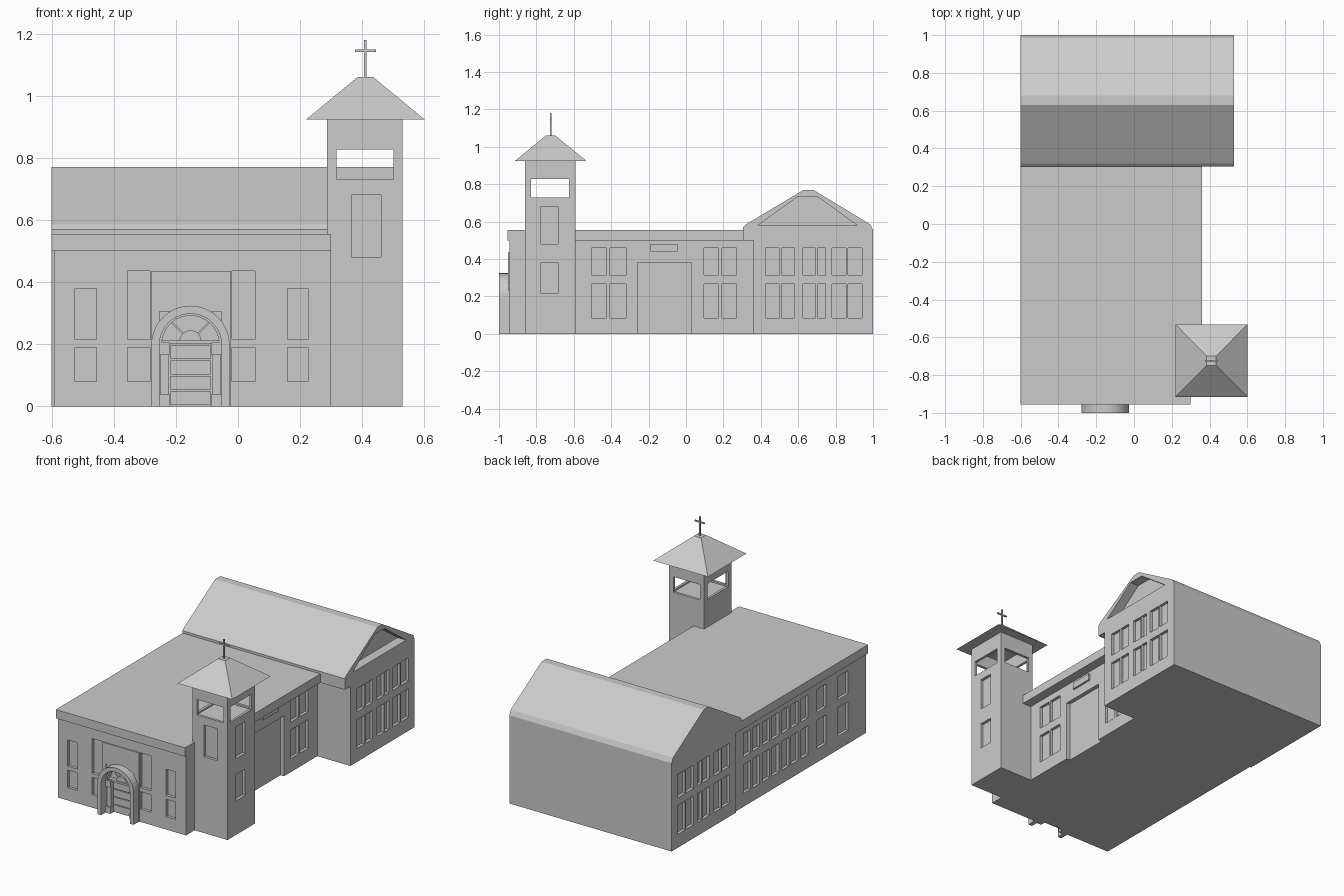
import bpy, bmesh
from math import sin, cos, pi
from mathutils import Vector

if "Cube" in bpy.data.objects:
    bpy.data.objects.remove(bpy.data.objects["Cube"])


def finish(name, bm):
    bmesh.ops.recalc_face_normals(bm, faces=bm.faces)
    me = bpy.data.meshes.new(name)
    bm.to_mesh(me)
    bm.free()
    ob = bpy.data.objects.new(name, me)
    bpy.context.collection.objects.link(ob)
    return ob


def add_box(bm, x0, x1, y0, y1, z0, z1):
    vs = bmesh.ops.create_cube(bm, size=1)["verts"]
    for v in vs:
        v.co = Vector((x1 if v.co.x > 0 else x0, y1 if v.co.y > 0 else y0, z1 if v.co.z > 0 else z0))
    return vs


def boxes(name, *dims):
    bm = bmesh.new()
    for d in dims:
        add_box(bm, *d)
    return finish(name, bm)


def prism(name, pts, axis, a, b):
    """Extrude a 2D outline along an axis from a to b."""
    place = {"x": lambda u, v: (a, u, v), "y": lambda u, v: (u, a, v), "z": lambda u, v: (u, v, a)}[axis]
    bm = bmesh.new()
    f = bm.faces.new([bm.verts.new(place(*p)) for p in pts])
    ext = bmesh.ops.extrude_face_region(bm, geom=[f])
    d = Vector([(b - a) if c == axis else 0 for c in "xyz"])
    bmesh.ops.translate(bm, vec=d, verts=[v for v in ext["geom"] if isinstance(v, bmesh.types.BMVert)])
    return finish(name, bm)


def cut(target, cutter):
    m = target.modifiers.new("cut", "BOOLEAN")
    m.operation, m.solver, m.object = "DIFFERENCE", "EXACT", cutter
    bpy.context.view_layer.objects.active = target
    bpy.ops.object.modifier_apply(modifier=m.name)
    bpy.data.objects.remove(cutter)


def arc(r, cx, cz, n=20):
    return [(cx + r * cos(pi * i / n), cz + r * sin(pi * i / n)) for i in range(n + 1)]


D = 0.018                                   # window recess depth
ROWS = [(0.085, 0.265), (0.315, 0.46)]      # side window rows
CX = -0.153                                 # portal centre


def side_windows(x, spans):
    return [(x - D, x + D, a, b, z0, z1) for a, b in spans for z0, z1 in ROWS]


# Hall walls with windows, side door and portal recess
hall = boxes("hall_walls", (-0.59, 0.30, -0.945, 0.37, 0, 0.52))
front = []
for x0, x1, top in [(-0.525, -0.455, 0.38), (-0.355, -0.282, 0.435), (-0.02, 0.055, 0.435), (0.16, 0.225, 0.38)]:
    front += [(x0, x1, -0.97, -0.945 + D, 0.08, 0.19), (x0, x1, -0.97, -0.945 + D, 0.215, top)]
right = side_windows(0.30, [(-0.505, -0.425), (-0.41, -0.32), (0.095, 0.175), (0.19, 0.27)])
left = side_windows(-0.59, [(0.20, 0.27), (0.11, 0.18), (0.01, 0.08), (-0.08, -0.01), (-0.18, -0.11),
                            (-0.27, -0.20), (-0.37, -0.30), (-0.55, -0.46), (-0.77, -0.67)])
cut(hall, boxes("hall_cutter", *front, *right, *left, (0.275, 0.33, -0.26, 0.03, -0.05, 0.38)))
cut(hall, prism("portal_cutter", [(CX - 0.1, -0.05), (CX + 0.1, -0.05)] + arc(0.1, CX, 0.205), "y", -0.97, -0.92))

# Flat roof slab with eave on the right
prism("hall_cornice", [(-0.6, -0.955), (0.30, -0.955), (0.30, -0.6), (0.36, -0.6), (0.36, 0.33), (-0.6, 0.33)],
      "z", 0.5, 0.555)
boxes("side_plaque", (0.295, 0.312, -0.19, -0.045, 0.44, 0.48))
boxes("portal_wall_panel", (-0.279, CX - 0.1, -0.951, -0.94, 0, 0.435), (CX + 0.1, -0.023, -0.951, -0.94, 0, 0.435),
      (CX - 0.1, CX + 0.1, -0.951, -0.94, 0.305, 0.435))

# Rear wing with gabled roof
wing = prism("rear_wing", [(0.36, 0), (1, 0), (1, 0.555), (0.985, 0.585), (0.68, 0.77), (0.63, 0.77),
                           (0.32, 0.585), (0.305, 0.57), (0.305, 0.5), (0.36, 0.5)], "x", -0.6, 0.53)
spans = [(0.425, 0.50), (0.51, 0.58), (0.625, 0.693), (0.702, 0.745), (0.78, 0.855), (0.865, 0.94)]
cut(wing, boxes("wing_cutter", *side_windows(0.53, spans), *side_windows(-0.6, spans)))
cut(wing, prism("gable_cutter", [(0.385, 0.58), (0.915, 0.58), (0.70, 0.735), (0.60, 0.735)], "x", 0.47, 0.6))

# Bell tower with open belfry
tower = boxes("tower", (0.287, 0.53, -0.86, -0.59, 0, 0.93))
cut(tower, boxes("belfry_hollow", (0.303, 0.514, -0.844, -0.606, 0.72, 0.91)))
cut(tower, boxes("belfry_cut_front", (0.317, 0.50, -1, -0.4, 0.73, 0.827)))
cut(tower, boxes("belfry_cut_side", (0.2, 0.6, -0.83, -0.625, 0.73, 0.827)))
cut(tower, boxes("tower_windows", (0.365, 0.46, -0.9, -0.86 + D, 0.48, 0.68),
                 *[(0.53 - D, 0.56, -0.775, -0.685, a, b) for a, b in [(0.215, 0.38), (0.48, 0.68)]]))

# Tower roof and cross
bm = bmesh.new()
for v in add_box(bm, 0.22, 0.60, -0.915, -0.532, 0.924, 1.06):
    if v.co.z > 1:
        v.co.x = 0.41 + (0.025 if v.co.x > 0.41 else -0.025)
        v.co.y = -0.724 + (0.025 if v.co.y > -0.724 else -0.025)
finish("tower_roof", bm)
boxes("cross", (0.406, 0.414, -0.728, -0.720, 1.05, 1.18), (0.376, 0.444, -0.728, -0.720, 1.141, 1.149))

# Arched portal surround
outer = [(CX + 0.126, 0)] + arc(0.126, CX, 0.198) + [(CX - 0.126, 0)]
inner = [(CX - 0.1, 0)] + arc(0.1, CX, 0.198)[::-1] + [(CX + 0.1, 0)]
prism("portal_arch", outer + inner, "y", -1.0, -0.94)

# Fanlight: hub, rim and rays
prism("fanlight_hub", arc(0.035, CX, 0.21), "y", -0.94, -0.915)
prism("fanlight_rim", arc(0.1, CX, 0.2) + arc(0.092, CX, 0.2)[::-1], "y", -0.955, -0.915)
for i, t in enumerate((pi / 4, 3 * pi / 4)):
    c, s, w = cos(t), sin(t), 0.003
    prism(f"fanlight_ray_{i}", [(CX + r * c - k * s, 0.21 + r * s + k * c)
                                for r, k in [(0.03, -w), (0.094, -w), (0.094, w), (0.03, w)]], "y", -0.935, -0.915)

# Door, lintel and pilasters
boxes("door_lintel", (CX - 0.1, CX + 0.1, -0.945, -0.915, 0.2, 0.212))
boxes("door_panels", *[(CX - 0.065, CX + 0.065, -0.928, -0.915, z, z + 0.044) for z in (0.005, 0.054, 0.103, 0.152)])
for side, s in (("left", -1), ("right", 1)):
    parts = []
    for a, b, y, z0, z1 in [(0.070, 0.097, -0.945, 0, 0.2), (0.067, 0.1, -0.955, 0, 0.04), (0.067, 0.1, -0.955, 0.165, 0.205)]:
        x0, x1 = sorted((CX + s * a, CX + s * b))
        parts.append((x0, x1, y, -0.915, z0, z1))
    boxes(f"pilaster_{side}", *parts)
